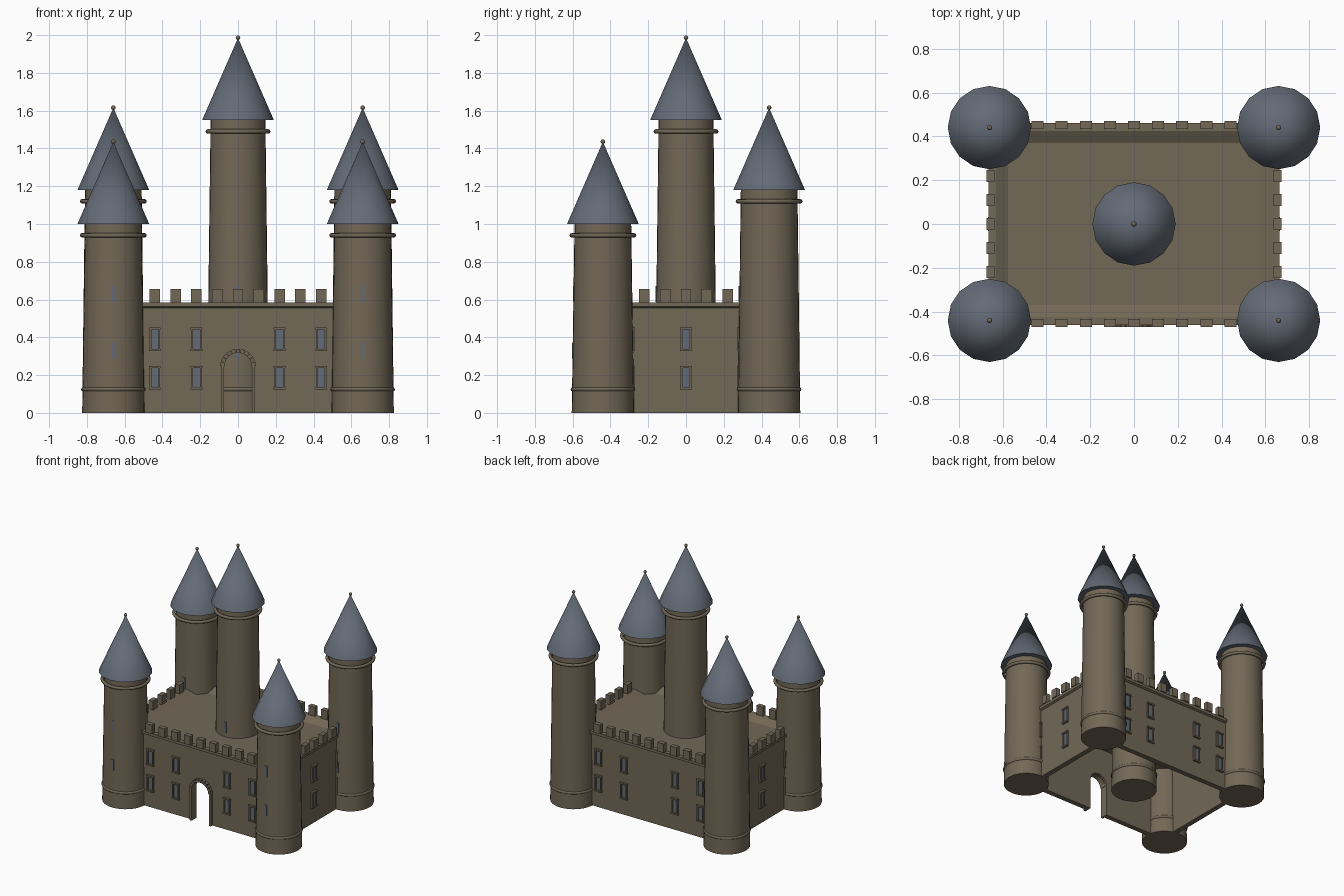
import bpy, bmesh, math
from mathutils import Matrix, Vector

cube = bpy.data.objects.get("Cube")
if cube:
    bpy.data.objects.remove(cube, do_unlink=True)


def material(name, rgb):
    m = bpy.data.materials.new(name)
    m.use_nodes = True
    m.diffuse_color = (*rgb, 1)
    m.node_tree.nodes["Principled BSDF"].inputs["Base Color"].default_value = (*rgb, 1)
    return m


STONE = material("tan stone", (0.17, 0.138, 0.094))
SLATE = material("blue slate", (0.125, 0.147, 0.182))

HX, HY = 0.65, 0.445      # outer half sizes of the keep walls
THICK = 0.04
ROOF_Z = 0.555
TOP_Z = 0.585
DOOR_R, DOOR_Z = 0.075, 0.245


def finish(bm, name, mat, smooth=False):
    bmesh.ops.recalc_face_normals(bm, faces=bm.faces[:])
    me = bpy.data.meshes.new(name)
    bm.to_mesh(me)
    bm.free()
    me.materials.append(mat)
    ob = bpy.data.objects.new(name, me)
    bpy.context.collection.objects.link(ob)
    if smooth:
        bpy.ops.object.select_all(action='DESELECT')
        ob.select_set(True)
        bpy.context.view_layer.objects.active = ob
        bpy.ops.object.shade_smooth_by_angle(angle=math.radians(40))
    return ob


def add_box(bm, centre, size, turn=Matrix()):
    m = turn @ Matrix.Translation(centre) @ Matrix.Diagonal((*size, 1))
    bmesh.ops.create_cube(bm, size=1, matrix=m)


def lathe(name, profile, sides, mat, at):
    """Spin a radius/height profile about a vertical axis."""
    bm = bmesh.new()
    rings = []
    for r, z in profile:
        if r == 0:
            rings.append([bm.verts.new((at[0], at[1], z))] * sides)
        else:
            rings.append([bm.verts.new((at[0] + r * math.cos(math.tau * i / sides),
                                        at[1] + r * math.sin(math.tau * i / sides), z))
                          for i in range(sides)])
    for a, b in zip(rings, rings[1:]):
        for i in range(sides):
            j = (i + 1) % sides
            corners = list(dict.fromkeys((a[i], a[j], b[j], b[i])))
            bm.faces.new(corners)
    return finish(bm, name, mat, True)


def ring(name, at, z, radius, minor):
    bpy.ops.mesh.primitive_torus_add(location=(*at, z), major_radius=radius, minor_radius=minor,
                                     major_segments=32, minor_segments=8)
    ob = bpy.context.object
    ob.name = name
    ob.data.materials.append(STONE)
    bpy.ops.object.shade_smooth()


# Towers: shaft, two rings, conical roof, finial and front slit windows
def tower(name, at, top, r_top):
    r_base = 0.165
    lathe(name + "_shaft", [(0, 0), (r_base, 0), (r_top, top), (0, top)], 32, STONE, at)
    ring(name + "_base_ring", at, 0.125, 0.16, 0.011)
    ring(name + "_upper_ring", at, top - 0.06, r_top + 0.015, 0.012)
    lathe(name + "_cone", [(0, top), (0.19, top), (0, top + 0.435)], 16, SLATE, at)
    bm = bmesh.new()
    bmesh.ops.create_uvsphere(bm, u_segments=12, v_segments=8, radius=0.012,
                              matrix=Matrix.Translation((*at, top + 0.436)))
    finish(bm, name + "_finial", STONE, True)
    bm = bmesh.new()
    for z in (0.33, 0.63):
        r = r_base + (r_top - r_base) * z / top
        add_box(bm, (at[0], at[1] - r, z), (0.02, 0.008, 0.085))
    finish(bm, name + "_slits", SLATE)


for side, sx in (("left", 1), ("right", -1)):
    tower("front_" + side + "_tower", (sx * 0.66, -0.44), 1.0, 0.15)
    tower("back_" + side + "_tower", (sx * 0.66, 0.44), 1.18, 0.15)
tower("central_tower", (0, 0), 1.55, 0.145)

# Front wall with an arched doorway cut from its outline
bm = bmesh.new()
outline = [(-HX, 0), (-HX, ROOF_Z), (HX, ROOF_Z), (HX, 0), (DOOR_R, 0)]
outline += [(DOOR_R * math.cos(math.pi * i / 12), DOOR_Z + DOOR_R * math.sin(math.pi * i / 12))
            for i in range(13)]
outline.append((-DOOR_R, 0))
face = bm.faces.new([bm.verts.new((x, -HY, z)) for x, z in outline])
new = bmesh.ops.extrude_face_region(bm, geom=[face])["geom"]
bmesh.ops.translate(bm, vec=(0, THICK, 0), verts=[v for v in new if isinstance(v, bmesh.types.BMVert)])
bmesh.ops.triangulate(bm, faces=[f for f in bm.faces if len(f.verts) > 4])
finish(bm, "front_wall", STONE)

# Back and side walls, and the flat roof
bm = bmesh.new()
add_box(bm, (0, HY - THICK / 2, ROOF_Z / 2), (2 * HX, THICK, ROOF_Z))
for sx in (1, -1):
    add_box(bm, (sx * (HX - THICK / 2), 0, ROOF_Z / 2), (THICK, 2 * (HY - THICK), ROOF_Z))
finish(bm, "back_and_side_walls", STONE)
bm = bmesh.new()
add_box(bm, (0, 0, ROOF_Z - 0.01), (2 * (HX - THICK), 2 * (HY - THICK), 0.02))
finish(bm, "flat_roof", STONE)

# Parapet: one profile carried round the rectangle with mitred corners
bm = bmesh.new()
profile = [(0, ROOF_Z), (0.015, 0.563), (0.015, TOP_Z), (-0.02, TOP_Z), (-0.075, ROOF_Z)]
loops = [[bm.verts.new((sx * (HX + d), sy * (HY + d), z)) for d, z in profile]
         for sx, sy in ((1, 1), (-1, 1), (-1, -1), (1, -1))]
n = len(profile)
for k in range(4):
    a, b = loops[k], loops[(k + 1) % 4]
    for i in range(n):
        bm.faces.new((a[i], a[(i + 1) % n], b[(i + 1) % n], b[i]))
finish(bm, "parapet", STONE)

# Merlons
bm = bmesh.new()
size_z = 0.07
for s in (1, -1):
    for i in range(-4, 5):
        add_box(bm, (i * 0.11, s * 0.452, TOP_Z + size_z / 2), (0.055, 0.036, size_z))
    for i in range(-2, 3):
        add_box(bm, (s * 0.655, i * 0.11, TOP_Z + size_z / 2), (0.036, 0.055, size_z))
finish(bm, "merlons", STONE)

# Wall windows: pane, jambs, lintel and sill on each of the four walls
frames, panes = bmesh.new(), bmesh.new()
long_row, short_row = (-0.44, -0.22, 0.22, 0.44), (-0.3, 0, 0.3)
for quarter, (dist, row) in enumerate(((HY, long_row), (HX, short_row)) * 2):
    turn = Matrix.Rotation(quarter * math.pi / 2, 4, 'Z')
    for x in row:
        for z in (0.39, 0.187):
            add_box(panes, (x, -dist, z), (0.04, 0.008, 0.105), turn)
            for s in (1, -1):
                add_box(frames, (x + s * 0.023, -dist, z), (0.01, 0.024, 0.11), turn)
                add_box(frames, (x, -dist, z + s * 0.057), (0.062, 0.032, 0.011), turn)
finish(frames, "window_frames", STONE)
finish(panes, "window_panes", SLATE)

# Door surround: two posts and a ring of arch stones
bm = bmesh.new()
for s in (1, -1):
    add_box(bm, (s * 0.083, -HY, DOOR_Z / 2), (0.016, 0.04, DOOR_Z))
stones = 11
for i in range(stones):
    a = math.pi * (i + 0.5) / stones
    spot = Vector((0.083 * math.cos(a), -HY, DOOR_Z + 0.083 * math.sin(a)))
    turn = Matrix.Translation(spot) @ Matrix.Rotation(-a, 4, 'Y')
    add_box(bm, (0, 0, 0), (0.022, 0.048, 0.021), turn)
finish(bm, "door_surround", STONE)
